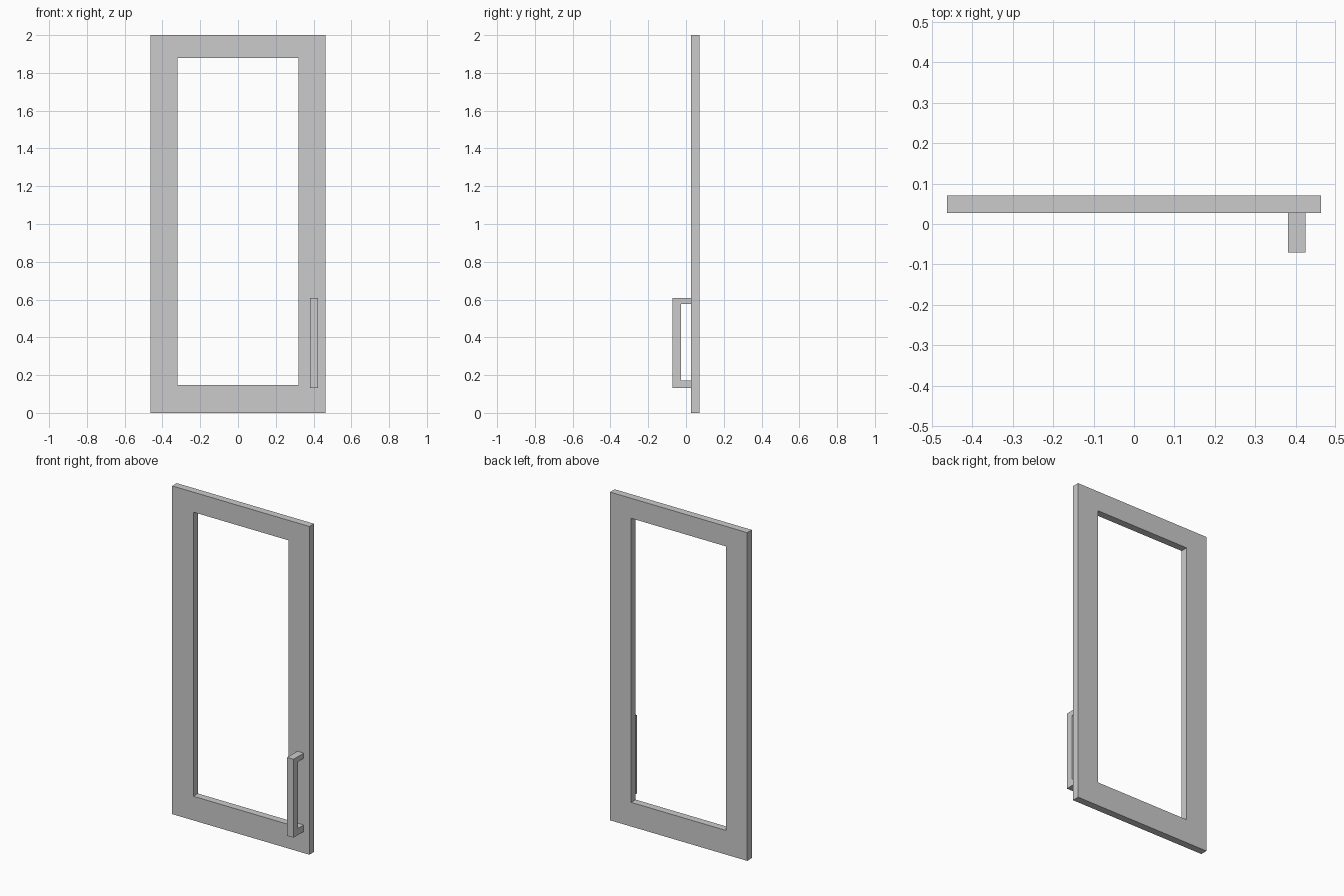
import bpy, bmesh
from mathutils import Vector

if "Cube" in bpy.data.objects:
    bpy.data.objects.remove(bpy.data.objects["Cube"])


def extrude_faces(name, points, faces, depth):
    """Solid made from a flat outline pushed along the depth vector."""
    bm = bmesh.new()
    verts = [bm.verts.new(p) for p in points]
    flat = [bm.faces.new([verts[i] for i in f]) for f in faces]
    result = bmesh.ops.extrude_face_region(bm, geom=flat, use_keep_orig=True)
    moved = [g for g in result["geom"] if isinstance(g, bmesh.types.BMVert)]
    bmesh.ops.translate(bm, verts=moved, vec=Vector(depth))
    bmesh.ops.recalc_face_normals(bm, faces=bm.faces)
    mesh = bpy.data.meshes.new(name)
    bm.to_mesh(mesh)
    bm.free()
    obj = bpy.data.objects.new(name, mesh)
    bpy.context.collection.objects.link(obj)
    return obj


def rectangle(half_width, bottom, top, y):
    return [(-half_width, y, bottom), (half_width, y, bottom),
            (half_width, y, top), (-half_width, y, top)]


# Door frame: four mitred sides around an open window
FRONT, BACK = 0.027, 0.071
ring = rectangle(0.4625, 0, 2, FRONT) + rectangle(0.32, 0.147, 1.878, FRONT)
sides = [(i, (i + 1) % 4, (i + 1) % 4 + 4, i + 4) for i in range(4)]
extrude_faces("door_frame", ring, sides, (0, BACK - FRONT, 0))

# Pull handle: C-shaped side profile standing off the front face
profile = [(FRONT, 0.131), (-0.071, 0.131), (-0.071, 0.609), (FRONT, 0.609),
           (FRONT, 0.577), (-0.026, 0.577), (-0.026, 0.171), (FRONT, 0.171)]
c_shape = [(0, 1, 6, 7), (1, 2, 5, 6), (2, 3, 4, 5)]
extrude_faces("door_handle", [(0.381, y, z) for y, z in profile],
              c_shape, (0.043, 0, 0))
